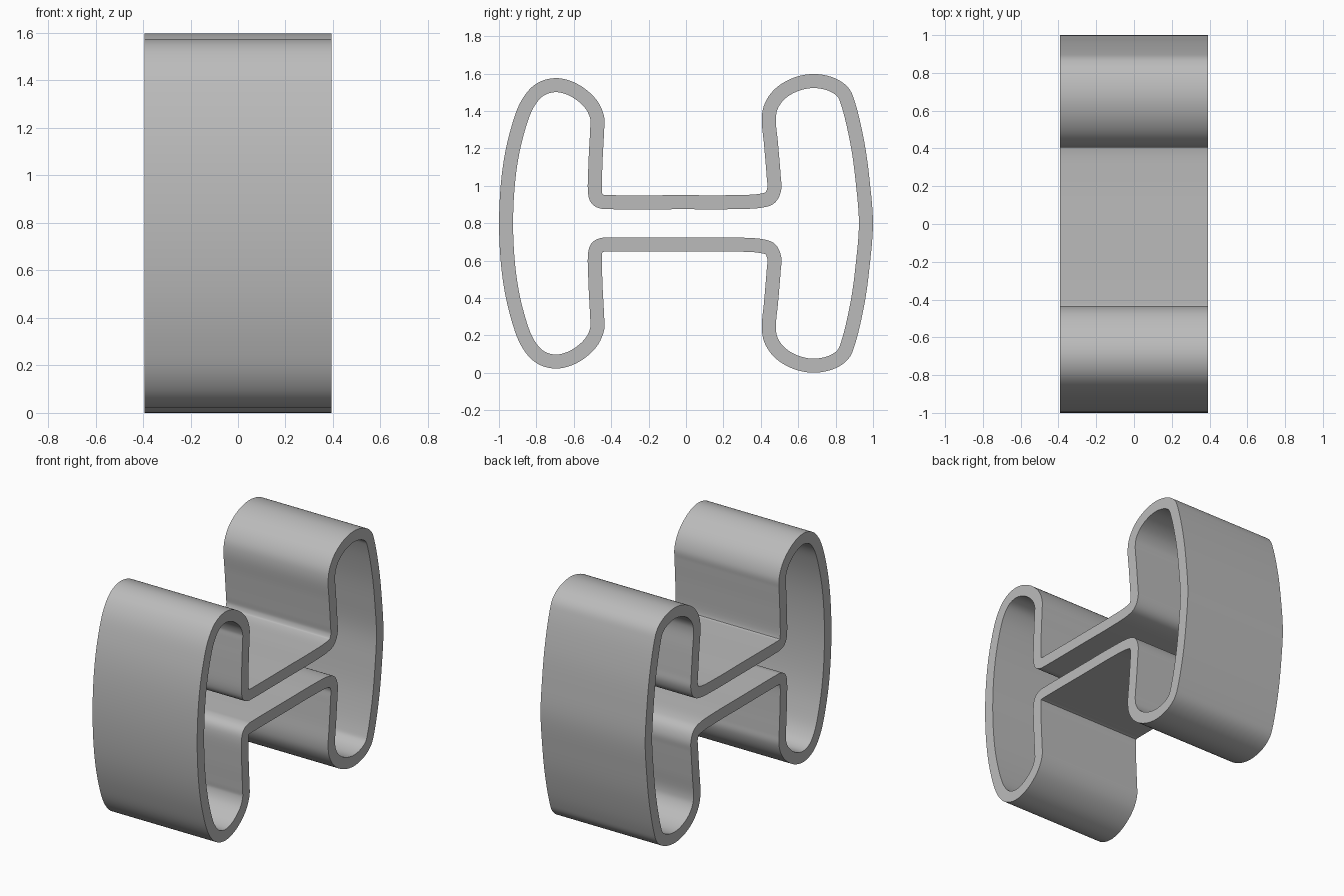
import bpy
import bmesh
from mathutils import Vector

cube = bpy.data.objects.get("Cube")
if cube:
    bpy.data.objects.remove(cube)

HALF_WIDTH = 0.393
WALL = 0.075
MID_HEIGHT = 0.799

# Centre line of the upper half of the wall (y, height above the middle)
UPPER = [
    # front lobe
    (-.962, 0), (-.944, .285), (-.902, .49), (-.848, .637), (-.783, .713),
    (-.698, .739), (-.60, .713), (-.508, .637), (-.474, .56), (-.475, .50),
    (-.484, .32), (-.485, .155),
    # tight corner and straight web
    (-.473, .127), (-.445, .115), (-.40, .113), (0, .113), (.23, .113),
    # softer corner and rear lobe
    (.40, .121), (.45, .138), (.472, .185), (.469, .25), (.455, .42),
    (.443, .56), (.455, .625), (.50, .69), (.58, .74), (.68, .761),
    (.78, .742), (.84, .70), (.868, .635), (.918, .42), (.945, .22), (.962, 0),
]


def smooth_loop(points, steps):
    """Closed centripetal spline through the points."""
    result = []
    n = len(points)
    for i in range(n):
        a, b, c, d = (points[(i + k) % n] for k in (-1, 0, 1, 2))
        d1, d2, d3 = ((q - p).length ** 0.5 for p, q in ((a, b), (b, c), (c, d)))
        m1 = (c - b) + d2 * ((b - a) / d1 - (c - a) / (d1 + d2))
        m2 = (c - b) + d2 * ((d - c) / d3 - (d - b) / (d2 + d3))
        for s in range(steps):
            t = s / steps
            result.append(b * (2*t**3 - 3*t**2 + 1) + m1 * (t**3 - 2*t**2 + t)
                          + c * (3*t**2 - 2*t**3) + m2 * (t**3 - t**2))
    return result


# Mirror the half profile top to bottom
half = [Vector(p) for p in UPPER]
loop = half + [Vector((p.x, -p.y)) for p in reversed(half[1:-1])]
centre = smooth_loop(loop, 6)

# Extrude the wall across the width
bm = bmesh.new()
rings = []
count = len(centre)
for i, p in enumerate(centre):
    tangent = (centre[(i + 1) % count] - centre[i - 1]).normalized()
    normal = Vector((-tangent.y, tangent.x)) * WALL / 2
    ring = []
    for x, side in ((-1, 1), (1, 1), (1, -1), (-1, -1)):
        q = p + normal * side
        ring.append(bm.verts.new((x * HALF_WIDTH, q.x, q.y + MID_HEIGHT)))
    rings.append(ring)
for i, ring in enumerate(rings):
    following = rings[(i + 1) % count]
    for k in range(4):
        j = (k + 1) % 4
        bm.faces.new((ring[k], ring[j], following[j], following[k]))
bmesh.ops.recalc_face_normals(bm, faces=bm.faces)

mesh = bpy.data.meshes.new("double_lobed_band")
bm.to_mesh(mesh)
bm.free()
band = bpy.data.objects.new("double_lobed_band", mesh)
bpy.context.collection.objects.link(band)

# Plain grey material
grey = bpy.data.materials.new("plain_grey")
grey.use_nodes = True
colour = (0.5, 0.5, 0.5, 1)
grey.diffuse_color = colour
grey.node_tree.nodes["Principled BSDF"].inputs["Base Color"].default_value = colour
mesh.materials.append(grey)

# Smooth walls with sharp rims
bpy.ops.object.select_all(action="DESELECT")
band.select_set(True)
bpy.context.view_layer.objects.active = band
bpy.ops.object.shade_smooth_by_angle()
